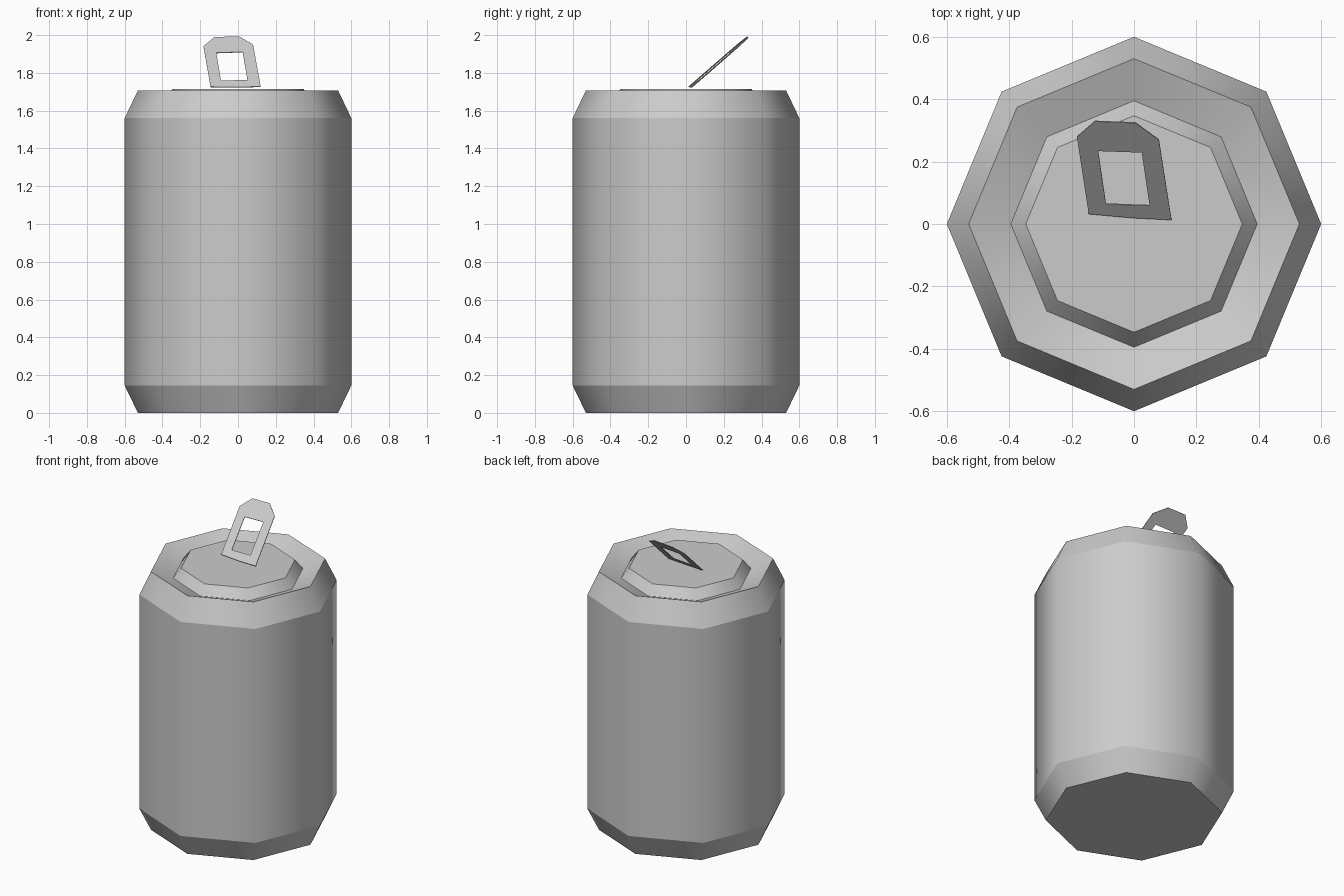
import bpy, bmesh
from math import cos, sin, pi

cube = bpy.data.objects.get("Cube")
if cube:
    bpy.data.objects.remove(cube, do_unlink=True)

SIDES = 8

# One bare metal colour
metal = bpy.data.materials.new("bare aluminium grey")
metal.use_nodes = True
grey = (0.6, 0.6, 0.6, 1)
metal.diffuse_color = grey
metal.node_tree.nodes["Principled BSDF"].inputs["Base Color"].default_value = grey


def finish(name, bm):
    mesh = bpy.data.meshes.new(name)
    bm.to_mesh(mesh)
    bm.free()
    mesh.materials.append(metal)
    obj = bpy.data.objects.new(name, mesh)
    bpy.context.collection.objects.link(obj)
    return obj


# Can: octagonal lathe with creased rings, from base to raised lid panel
profile = [(0.53, 0), (0.6, 0.145), (0.6, 1.56), (0.53, 1.707),
           (0.395, 1.653), (0.347, 1.715)]
bm = bmesh.new()
rings = [[bm.verts.new((r * cos(2 * pi * i / SIDES), r * sin(2 * pi * i / SIDES), z))
          for i in range(SIDES)] for r, z in profile]
for low, high in zip(rings, rings[1:]):
    for i in range(SIDES):
        j = (i + 1) % SIDES
        bm.faces.new((low[i], low[j], high[j], high[i])).smooth = True
bm.faces.new(rings[0][::-1])
bm.faces.new(rings[-1])
for ring in rings:
    for i in range(SIDES):
        bm.edges.get((ring[i], ring[(i + 1) % SIDES])).smooth = False
finish("can_body", bm)

# Pull tab: a thin tilted plate with a window, lifted off the lid
outer = [(-0.145, 0.033), (0, 0.02), (0.12, 0.014), (0.08, 0.27),
         (0.005, 0.325), (-0.125, 0.33), (-0.183, 0.28)]
window = [(-0.09, 0.065), (0.05, 0.06), (0.025, 0.23), (-0.115, 0.235)]
bm = bmesh.new()
edges = []
for loop in (outer, window):
    verts = [bm.verts.new((x, y, 1.706 + 0.067 * x + 0.88 * y)) for x, y in loop]
    edges += [bm.edges.new((a, b)) for a, b in zip(verts, verts[1:] + verts[:1])]
bmesh.ops.triangle_fill(bm, edges=edges, use_beauty=True, normal=(0, -0.88, 1))
tab = finish("pull_tab", bm)
plate = tab.modifiers.new("plate thickness", "SOLIDIFY")
plate.thickness = 0.004
plate.offset = 0
